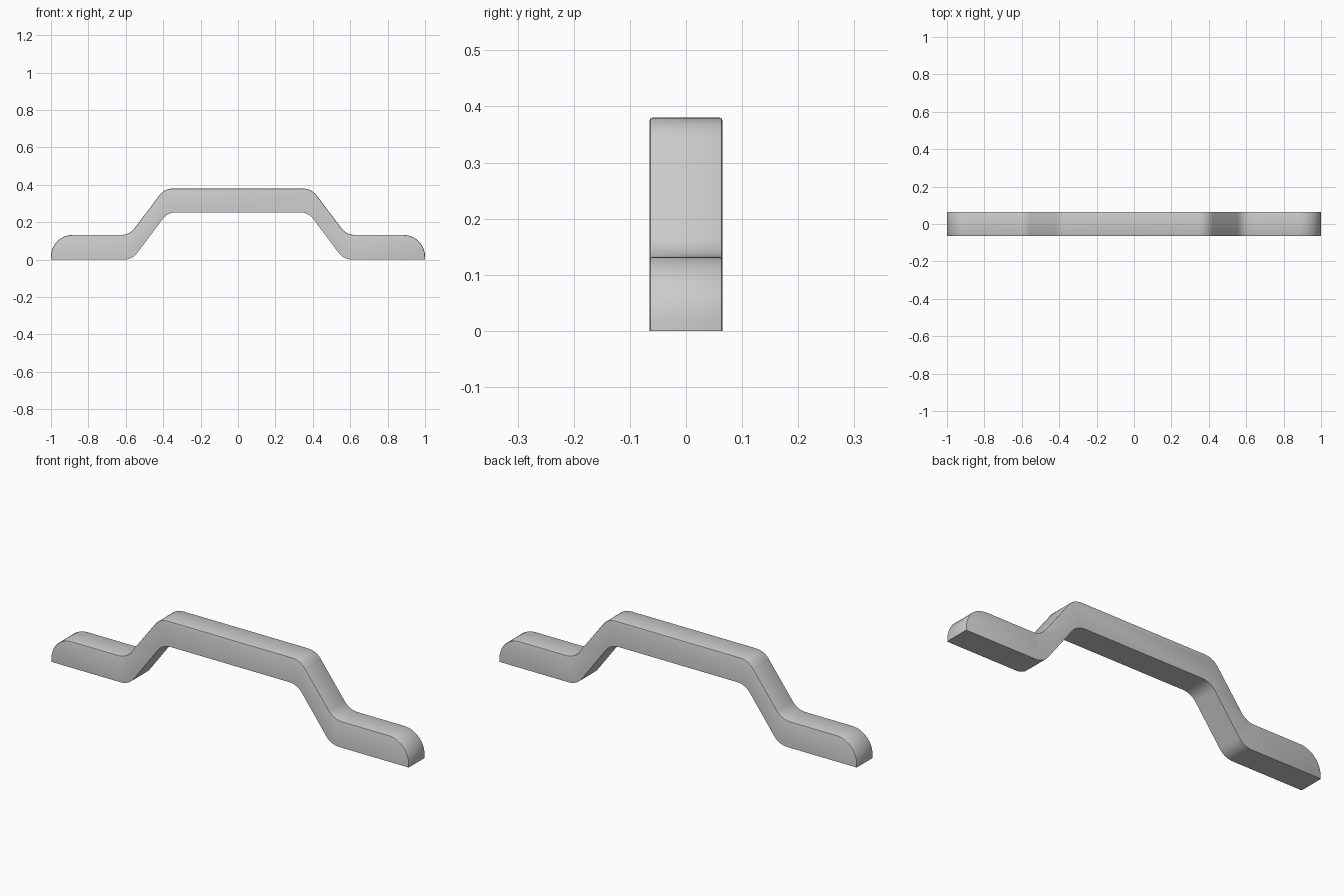
import bpy, bmesh
from math import tan
from mathutils import Vector

if "Cube" in bpy.data.objects:
    bpy.data.objects.remove(bpy.data.objects["Cube"])

HALF_DEPTH = 0.065


def fillet(prev, corner, nxt, radius, steps=10):
    """Points of a circular arc rounding one corner."""
    p, c, n = Vector(prev), Vector(corner), Vector(nxt)
    a, b = (p - c).normalized(), (n - c).normalized()
    half = a.angle(b) / 2
    t = radius / tan(half)
    start, end = c + a * t, c + b * t
    centre = c + (a + b).normalized() * (t * t + radius * radius) ** 0.5
    u, v = start - centre, end - centre
    arc = []
    for i in range(steps + 1):
        d = u.lerp(v, i / steps) if i in (0, steps) else None
        if d is None:
            w = u.angle(v)
            k = i / steps
            from_u = tan(w * k / 2)
            # rational circle step: rotate u toward v by w * k
            cos_k = (1 - from_u ** 2) / (1 + from_u ** 2)
            sin_k = 2 * from_u / (1 + from_u ** 2)
            perp = (v - u * (u.dot(v) / u.length_squared)).normalized() * u.length
            d = u * cos_k + perp * sin_k
        arc.append(tuple(centre + d))
    return arc


def rounded(points, radii):
    """Open path with its inner corners rounded."""
    path = [points[0]]
    for i, r in enumerate(radii, 1):
        path += fillet(points[i - 1], points[i], points[i + 1], r)
    return path + [points[-1]]


def mirrored(half):
    """Right half starting at x = 0 -> full path from left to right."""
    right = half[1:]
    return [(-x, z) for x, z in reversed(right)] + right


# Upper and lower outlines of the grip (x, z)
upper = mirrored(rounded(
    [(0, 0.38), (0.393, 0.38), (0.58, 0.132), (1, 0.132), (1, 0)],
    [0.09, 0.09, 0.115]))
lower = mirrored(rounded(
    [(0, 0.253), (0.376, 0.253), (0.565, 0), (1, 0)],
    [0.09, 0.09]))[1:-1]

# Extruded handle body
bm = bmesh.new()
outline = upper + lower[::-1]
front = [bm.verts.new((x, -HALF_DEPTH, z)) for x, z in outline]
back = [bm.verts.new((x, HALF_DEPTH, z)) for x, z in outline]
bm.faces.new(front)
bm.faces.new(back[::-1])
count = len(outline)
for i in range(count):
    j = (i + 1) % count
    bm.faces.new((front[i], back[i], back[j], front[j]))
bmesh.ops.recalc_face_normals(bm, faces=bm.faces)

# Eased upper edges
edges = [bm.edges.get((side[i], side[i + 1]))
         for side in (front, back) for i in range(len(upper) - 1)]
bmesh.ops.bevel(bm, geom=edges, offset=0.005, segments=2, profile=0.5,
                affect='EDGES', clamp_overlap=True)

mesh = bpy.data.meshes.new("pull_handle")
bm.to_mesh(mesh)
bm.free()
handle = bpy.data.objects.new("pull_handle", mesh)
bpy.context.collection.objects.link(handle)
bpy.context.view_layer.objects.active = handle
handle.select_set(True)
bpy.ops.object.shade_smooth_by_angle(angle=0.5)
